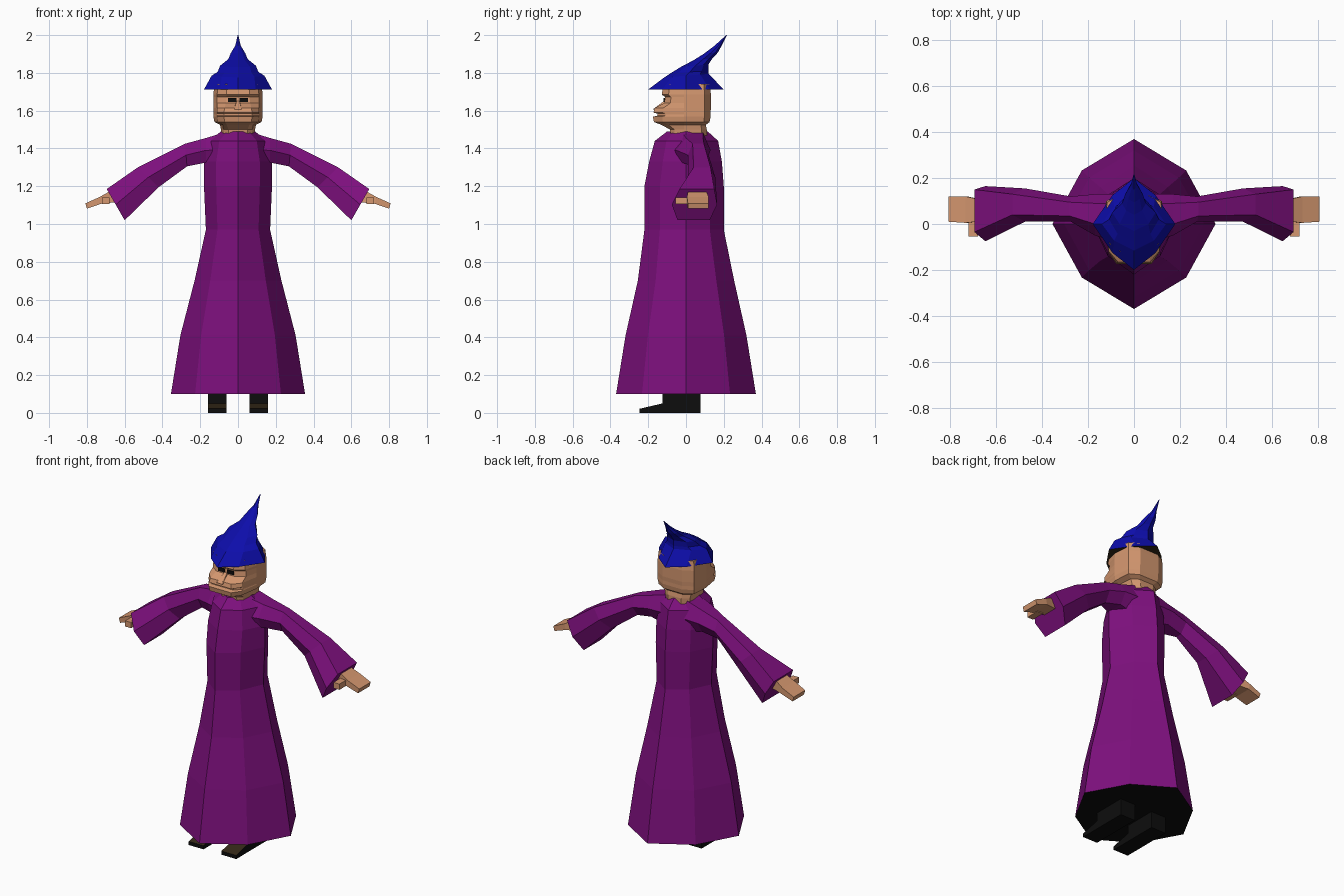
import bpy, bmesh
from mathutils import Vector


def material(name, rgb):
    m = bpy.data.materials.new(name)
    m.diffuse_color = (*rgb, 1)
    return m


PURPLE = material("robe purple", (0.205, 0.005, 0.205))
BLUE = material("hat blue", (0.004, 0.004, 0.40))
SKIN = material("skin", (0.66, 0.31, 0.16))
BLACK = material("black", (0.004, 0.004, 0.004))
BROWN = material("dark brown", (0.035, 0.022, 0.009))


def loft(name, rings, mats, rule=None):
    """Skin a list of equal-length rings and cap both ends."""
    bm = bmesh.new()
    loops = [[bm.verts.new(p) for p in ring] for ring in rings]
    n = len(loops[0])
    for a, b in zip(loops, loops[1:]):
        for i in range(n):
            j = (i + 1) % n
            bm.faces.new((a[i], a[j], b[j], b[i]))
    bm.faces.new(loops[0])
    bm.faces.new(loops[-1])
    bmesh.ops.remove_doubles(bm, verts=bm.verts, dist=0.0005)
    bmesh.ops.recalc_face_normals(bm, faces=bm.faces)
    if rule:
        for f in bm.faces:
            f.material_index = rule(f)
    me = bpy.data.meshes.new(name)
    bm.to_mesh(me)
    bm.free()
    for m in mats:
        me.materials.append(m)
    ob = bpy.data.objects.new(name, me)
    bpy.context.collection.objects.link(ob)
    return ob


def mirrored(ob):
    mod = ob.modifiers.new("mirror", 'MIRROR')
    mod.use_axis[0] = True
    return ob


def octagon(z, w, front, back, k=0.64, mid=0.0, tilt=0.0):
    """Eight-sided ring with corners on the axes; tilt raises z towards the back."""
    pts = [(0, front), (k * w, mid + (front - mid) * 0.63), (w, mid), (k * w, mid + (back - mid) * 0.63),
           (0, back), (-k * w, mid + (back - mid) * 0.63), (-w, mid), (-k * w, mid + (front - mid) * 0.63)]
    return [(x, y, z + tilt * (y - mid)) for x, y in pts]


def box(name, x, y, z, mat):
    return loft(name, [[(a, y[0], z[0]), (a, y[1], z[0]), (a, y[1], z[1]), (a, y[0], z[1])]
                       for a in x], [mat])


# Robe, with a dark underside
robe = [(0.10, 0.355, -0.37, 0.37), (0.41, 0.305, -0.32, 0.32), (0.70, 0.23, -0.255, 0.255),
        (0.97, 0.17, -0.22, 0.20), (1.20, 0.18, -0.22, 0.20), (1.33, 0.18, -0.195, 0.19),
        (1.44, 0.155, -0.165, 0.17), (1.49, 0.09, -0.10, 0.115)]
loft("robe", [octagon(*r) for r in robe], [PURPLE, BLACK],
     lambda f: 1 if f.normal.z < -0.9 else 0)


# Sleeves: top-front, top-back, middle-back, bottom-back, bottom-front, middle-front
def sleeve_ring(tx, tz, bx, bz, y0, y1, tf, tb):
    mx, mz = (tx + bx) / 2, (tz + bz) / 2
    return [(tx, tf, tz), (tx, tb, tz), (mx, y1, mz),
            (bx, y1 - 0.04, bz), (bx, y0 + 0.03, bz), (mx, y0, mz)]


mirrored(loft("sleeve", [
    sleeve_ring(0.07, 1.485, 0.07, 1.30, -0.08, 0.13, -0.02, 0.09),
    sleeve_ring(0.17, 1.455, 0.17, 1.325, -0.05, 0.13, 0.00, 0.09),
    sleeve_ring(0.28, 1.425, 0.27, 1.305, 0.01, 0.12, 0.035, 0.095),
    sleeve_ring(0.53, 1.30, 0.42, 1.195, 0.01, 0.155, 0.04, 0.13),
    sleeve_ring(0.695, 1.185, 0.60, 1.02, -0.075, 0.165, -0.035, 0.15)], [PURPLE]))


# Hands and thumbs
def hand_ring(x, z, t, y0, y1):
    return [(x, y0, z - t), (x, y1, z - t), (x + 0.008, y1, z + t), (x + 0.008, y0, z + t)]


mirrored(loft("hand", [hand_ring(0.62, 1.145, 0.028, 0.02, 0.10),
                       hand_ring(0.68, 1.14, 0.028, 0.01, 0.11),
                       hand_ring(0.725, 1.125, 0.018, 0.005, 0.12),
                       hand_ring(0.80, 1.095, 0.014, 0.01, 0.12)], [SKIN]))
mirrored(box("thumb", (0.68, 0.72), (-0.055, 0.03), (1.105, 1.14), SKIN))


# Shoes: a leg block with a sloping toe
def shoe_profile(x):
    return [(x, 0.078, 0), (x, 0.078, 0.11), (x, -0.125, 0.11),
            (x, -0.125, 0.05), (x, -0.245, 0.022), (x, -0.245, 0)]


mirrored(loft("shoe", [shoe_profile(0.06), shoe_profile(0.16)], [BLACK, BROWN],
              lambda f: 1 if f.normal.z > 0.5 and f.calc_center_median().y < -0.15 else 0))


# Head and neck: front width, side width, front y, back y at each height
def head_ring(z, fw, w, front, back):
    half = [(fw, front), (w * 0.85, front * 0.72), (w, -0.01), (w * 0.94, back * 0.75), (w * 0.5, back)]
    return [(x, y, z) for x, y in half] + [(-x, y, z) for x, y in reversed(half)]


head = [(1.46, 0.05, 0.085, -0.08, 0.11), (1.50, 0.05, 0.09, -0.085, 0.11),
        (1.525, 0.06, 0.095, -0.13, 0.105), (1.54, 0.07, 0.125, -0.17, 0.125),
        (1.568, 0.075, 0.13, -0.175, 0.13), (1.574, 0.075, 0.13, -0.15, 0.13),
        (1.584, 0.075, 0.13, -0.15, 0.13), (1.59, 0.075, 0.13, -0.172, 0.13),
        (1.615, 0.07, 0.13, -0.165, 0.132), (1.64, 0.065, 0.13, -0.115, 0.132),
        (1.672, 0.06, 0.13, -0.11, 0.132), (1.685, 0.06, 0.13, -0.128, 0.132),
        (1.74, 0.06, 0.125, -0.12, 0.125)]
loft("head", [head_ring(*r) for r in head], [SKIN])

# Nose wedge and eyes
loft("nose", [[(-0.022, -0.10, 1.605), (0.022, -0.10, 1.605), (0.02, -0.178, 1.605), (-0.02, -0.178, 1.605)],
              [(-0.01, -0.10, 1.65), (0.01, -0.10, 1.65), (0.008, -0.118, 1.65), (-0.008, -0.118, 1.65)]],
     [SKIN])
mirrored(box("eye", (0.008, 0.052), (-0.119, -0.110), (1.647, 1.668), BLACK))

# Hat: flared brim, bulging crown and a tip bent backwards, with a dark lining
hat = [octagon(1.712, 0.18, -0.20, 0.20, 0.52), octagon(1.785, 0.14, -0.115, 0.12, 0.62, 0, 0.08),
       octagon(1.805, 0.108, -0.08, 0.118, 0.66, 0.02, 0.06),
       octagon(1.838, 0.095, -0.03, 0.118, 0.66, 0.05, 0.1),
       octagon(1.872, 0.052, 0.04, 0.14, 0.66, 0.09, 0.1),
       octagon(1.905, 0.038, 0.095, 0.17, 0.66, 0.13, 0.1),
       octagon(1.945, 0.014, 0.15, 0.19, 0.66, 0.17, 0.1),
       octagon(2.0, 0.002, 0.213, 0.217, 0.66, 0.215)]
loft("hat", hat, [BLUE, BROWN],
     lambda f: 1 if f.normal.z < -0.9 and f.calc_center_median().z < 1.75 else 0)
